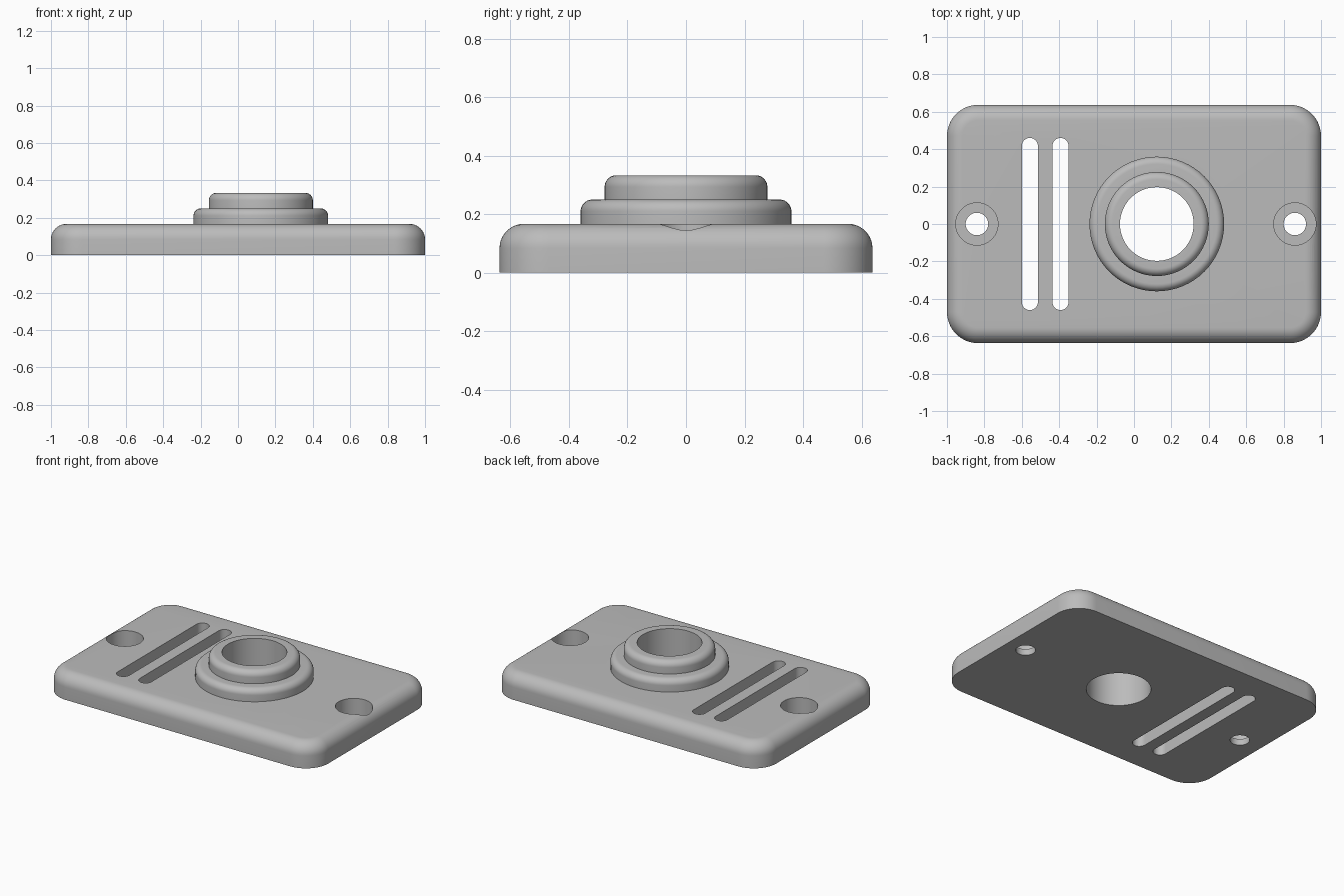
import bpy, bmesh
from math import sin, cos, pi

if "Cube" in bpy.data.objects:
    bpy.data.objects.remove(bpy.data.objects["Cube"])

grey = bpy.data.materials.new("plain grey")
grey.use_nodes = True
colour = (0.5, 0.5, 0.5, 1)
grey.diffuse_color = colour
grey.node_tree.nodes["Principled BSDF"].inputs["Base Color"].default_value = colour


def outline(cx, half_x, half_y, radius, steps=16):
    """Rounded rectangle; becomes a slot or circle as the radius grows."""
    points = []
    for q, (sx, sy) in enumerate(((1, 1), (-1, 1), (-1, -1), (1, -1))):
        for i in range(steps + 1):
            a = (q + i / steps) * pi / 2
            points.append((cx + sx * (half_x - radius) + radius * cos(a),
                           sy * (half_y - radius) + radius * sin(a)))
    return points


def loft(name, layers):
    """Closed solid through a stack of (outline, z) layers."""
    bm = bmesh.new()
    rings = [[bm.verts.new((x, y, z)) for x, y in pts] for pts, z in layers]
    n = len(rings[0])
    for low, high in zip(rings, rings[1:]):
        for i in range(n):
            j = (i + 1) % n
            bm.faces.new((low[i], low[j], high[j], high[i]))
    bm.faces.new(rings[0][::-1])
    bm.faces.new(rings[-1])
    bmesh.ops.remove_doubles(bm, verts=bm.verts, dist=1e-5)
    mesh = bpy.data.meshes.new(name)
    bm.to_mesh(mesh)
    bm.free()
    mesh.materials.append(grey)
    obj = bpy.data.objects.new(name, mesh)
    bpy.context.collection.objects.link(obj)
    return obj


def rounded_block(name, cx, half_x, half_y, corner, bottom, top, fillet, steps=10):
    """Upright block with its top edge rounded over."""
    layers = [(outline(cx, half_x, half_y, corner), bottom)]
    for i in range(steps + 1):
        a = i / steps * pi / 2
        inset = fillet * (1 - cos(a))
        layers.append((outline(cx, half_x - inset, half_y - inset, corner - inset),
                       top - fillet + fillet * sin(a)))
    return loft(name, layers)


def cutter(name, cx, half_x, half_y, bottom):
    pts = outline(cx, half_x, half_y, half_x)
    return loft(name, [(pts, bottom), (pts, 0.5)])


def combine(target, other, operation):
    mod = target.modifiers.new(other.name, "BOOLEAN")
    mod.operation, mod.object, mod.solver = operation, other, "EXACT"
    bpy.context.view_layer.objects.active = target
    bpy.ops.object.modifier_apply(modifier=mod.name)
    bpy.data.objects.remove(other)


# Base plate with a two-step round boss
plate = rounded_block("cover_plate", 0, 1, 0.637, 0.167, 0, 0.167, 0.083)
for name, r, top in (("lower_boss", 0.36, 0.25), ("upper_boss", 0.278, 0.333)):
    combine(plate, rounded_block(name, 0.122, r, r, r, 0.1, top, 0.04), "UNION")

# Central bore
combine(plate, cutter("bore", 0.122, 0.197, 0.197, -0.1), "DIFFERENCE")

# Two long vent slots
for x in (-0.557, -0.393):
    combine(plate, cutter("slot", x, 0.043, 0.46, -0.1), "DIFFERENCE")

# Counterbored screw holes
for x in (-0.84, 0.86):
    combine(plate, cutter("screw_hole", x, 0.06, 0.06, -0.1), "DIFFERENCE")
    combine(plate, cutter("counterbore", x, 0.113, 0.113, 0.042), "DIFFERENCE")

# Smooth rounded edges, crisp corners
bpy.ops.object.select_all(action="DESELECT")
plate.select_set(True)
bpy.context.view_layer.objects.active = plate
bpy.ops.object.shade_smooth_by_angle(angle=pi / 6)
